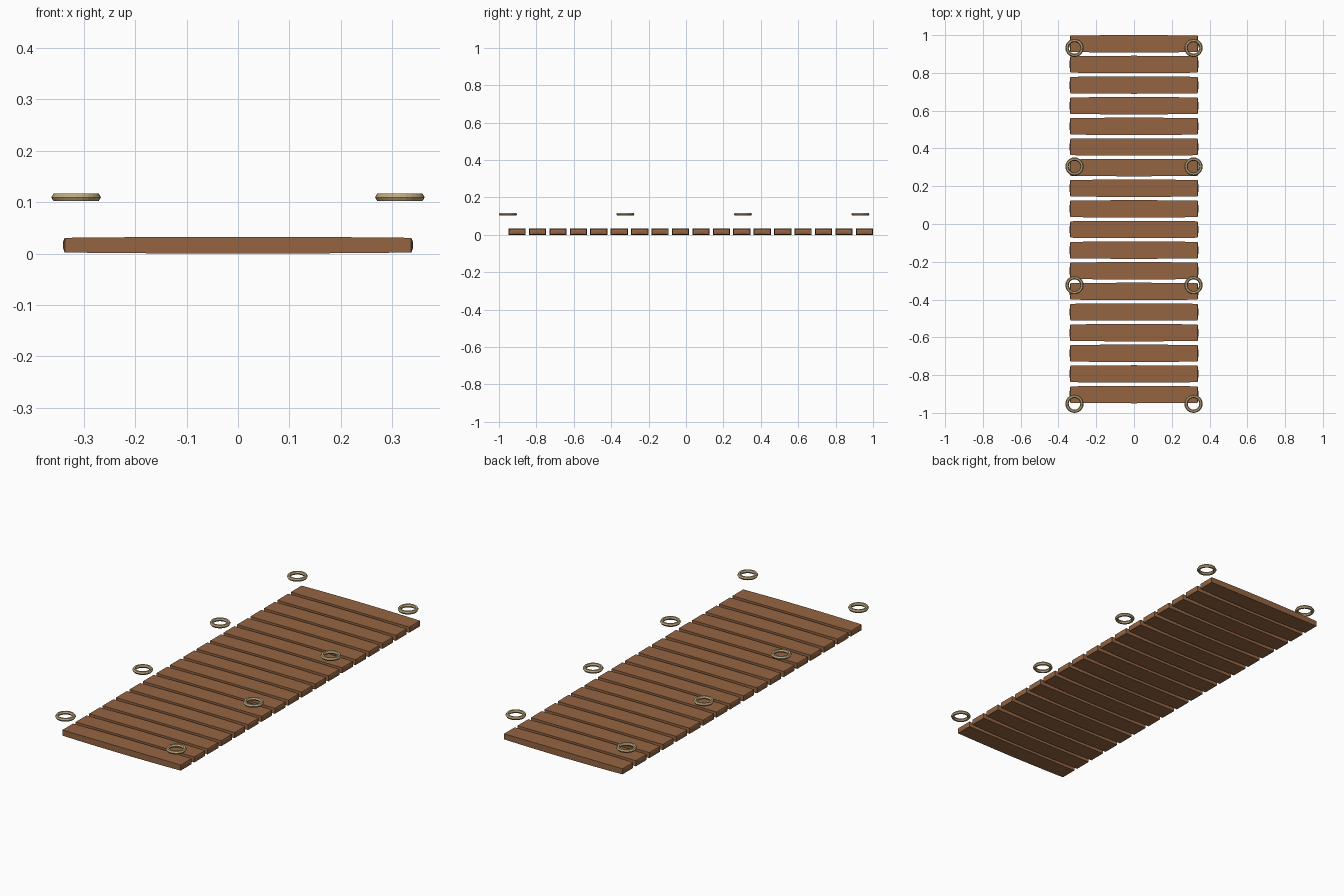
import bpy, bmesh, math
from mathutils import Vector

cube = bpy.data.objects.get("Cube")
if cube:
    bpy.data.objects.remove(cube)


def make_material(name, rgb):
    mat = bpy.data.materials.new(name)
    mat.use_nodes = True
    color = (*rgb, 1.0)
    mat.diffuse_color = color
    mat.node_tree.nodes["Principled BSDF"].inputs["Base Color"].default_value = color
    return mat


wood = make_material("brown wood", (0.30, 0.13, 0.055))
rope = make_material("tan rope", (0.50, 0.38, 0.20))


def add_object(name, mesh, mat, location):
    mesh.materials.append(mat)
    obj = bpy.data.objects.new(name, mesh)
    obj.location = location
    bpy.context.collection.objects.link(obj)
    return obj


# Plank: a box whose faces bow slightly outwards
HALF = Vector((0.341, 0.046, 0.0163))
BOW = Vector((0.004, 0.0025, 0.002))


def plank_mesh():
    bm = bmesh.new()
    bmesh.ops.create_cube(bm, size=2)
    bmesh.ops.subdivide_edges(bm, edges=bm.edges[:], cuts=7, use_grid_fill=True)
    for v in bm.verts:
        n = v.co.copy()
        for i in range(3):
            a, b = n[(i + 1) % 3], n[(i + 2) % 3]
            # long sides bow along the length, ends bow across the width
            bend = max(abs(a), abs(b)) ** 2 if i == 0 else n.x ** 2
            v.co[i] = n[i] * (HALF[i] - BOW[i] * bend)
    for f in bm.faces:
        f.smooth = True
    for e in bm.edges:
        if len(e.link_faces) == 2 and e.calc_face_angle() > math.radians(40):
            e.smooth = False
    mesh = bpy.data.meshes.new("plank")
    bm.to_mesh(mesh)
    bm.free()
    return mesh


# Deck of evenly spaced planks
COUNT = 18
for i in range(COUNT):
    y = -0.903 + i * (0.954 + 0.903) / (COUNT - 1)
    add_object(f"plank_{i + 1}", plank_mesh(), wood, (0, y, HALF.z))


# Rope loop: a flat ring with a six-sided cross-section
def ring_mesh(major=0.0395, minor=0.0088, around=24, sides=6):
    bm = bmesh.new()
    loops = []
    for i in range(around):
        t = math.tau * i / around
        loop = []
        for j in range(sides):
            p = math.tau * j / sides
            r = major + minor * math.cos(p)
            loop.append(bm.verts.new((r * math.cos(t), r * math.sin(t), minor * math.sin(p))))
        loops.append(loop)
    for i in range(around):
        a, b = loops[i], loops[(i + 1) % around]
        for j in range(sides):
            k = (j + 1) % sides
            bm.faces.new((a[j], b[j], b[k], a[k]))
    bmesh.ops.recalc_face_normals(bm, faces=bm.faces[:])
    mesh = bpy.data.meshes.new("rope_loop")
    bm.to_mesh(mesh)
    bm.free()
    return mesh


# Four loops above each long edge
for side, x in (("left", 0.315), ("right", -0.315)):
    for i in range(4):
        y = -0.9517 + i * 0.628
        add_object(f"rope_loop_{side}_{i + 1}", ring_mesh(), rope, (x, y, 0.1095))
